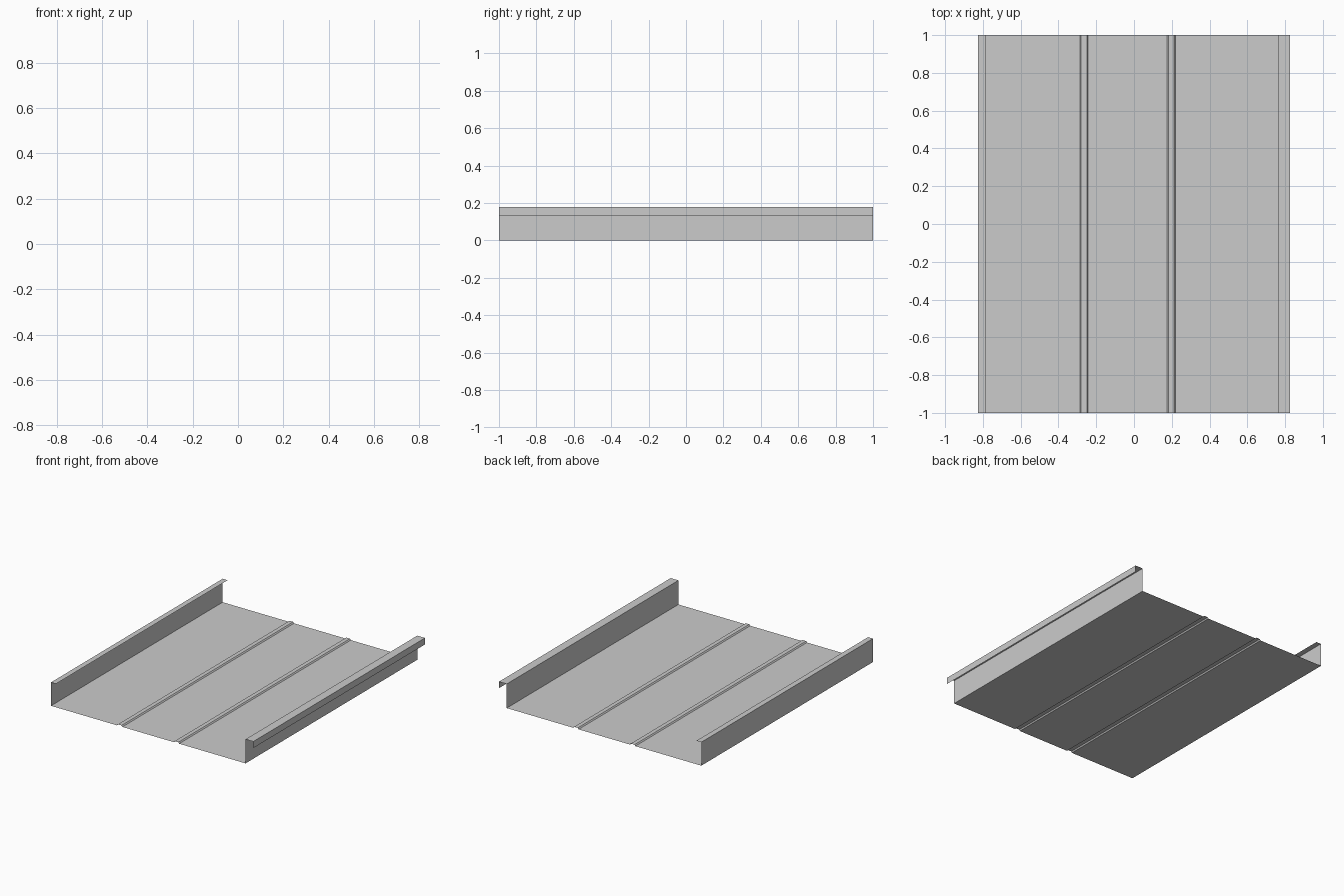
import bpy, bmesh

if "Cube" in bpy.data.objects:
    bpy.data.objects.remove(bpy.data.objects["Cube"])

LENGTH = 2.0
RIB_H, SLOPE = 0.009, 0.007


def rib(x0, x1):
    """Low trapezoid stiffening rib pressed up from the pan."""
    return [(x0, 0), (x0 + SLOPE, RIB_H), (x1 - SLOPE, RIB_H), (x1, 0)]


def extruded_sheet(name, profile, length):
    """Sweep an open x-z profile along y as a thin folded sheet."""
    bm = bmesh.new()
    verts = [bm.verts.new((x, -length / 2, z)) for x, z in profile]
    edges = [bm.edges.new(pair) for pair in zip(verts, verts[1:])]
    new = bmesh.ops.extrude_edge_only(bm, edges=edges)["geom"]
    moved = [g for g in new if isinstance(g, bmesh.types.BMVert)]
    bmesh.ops.translate(bm, verts=moved, vec=(0, length, 0))
    # Face the pan upwards
    bm.normal_update()
    if max(bm.faces, key=lambda f: f.calc_area()).normal.z < 0:
        bmesh.ops.reverse_faces(bm, faces=bm.faces[:])
    mesh = bpy.data.meshes.new(name)
    bm.to_mesh(mesh)
    bm.free()
    obj = bpy.data.objects.new(name, mesh)
    bpy.context.collection.objects.link(obj)
    return obj


# Inward flange and wall, ribbed pan, then wall, outward flange and hanging lip
left_seam = [(-0.785, 0.173), (-0.825, 0.173), (-0.825, 0)]
right_seam = [(0.762, 0), (0.762, 0.178), (0.825, 0.178), (0.825, 0.13)]
profile = left_seam + rib(-0.287, -0.243) + rib(0.176, 0.22) + right_seam
extruded_sheet("roof_panel", profile, LENGTH)
